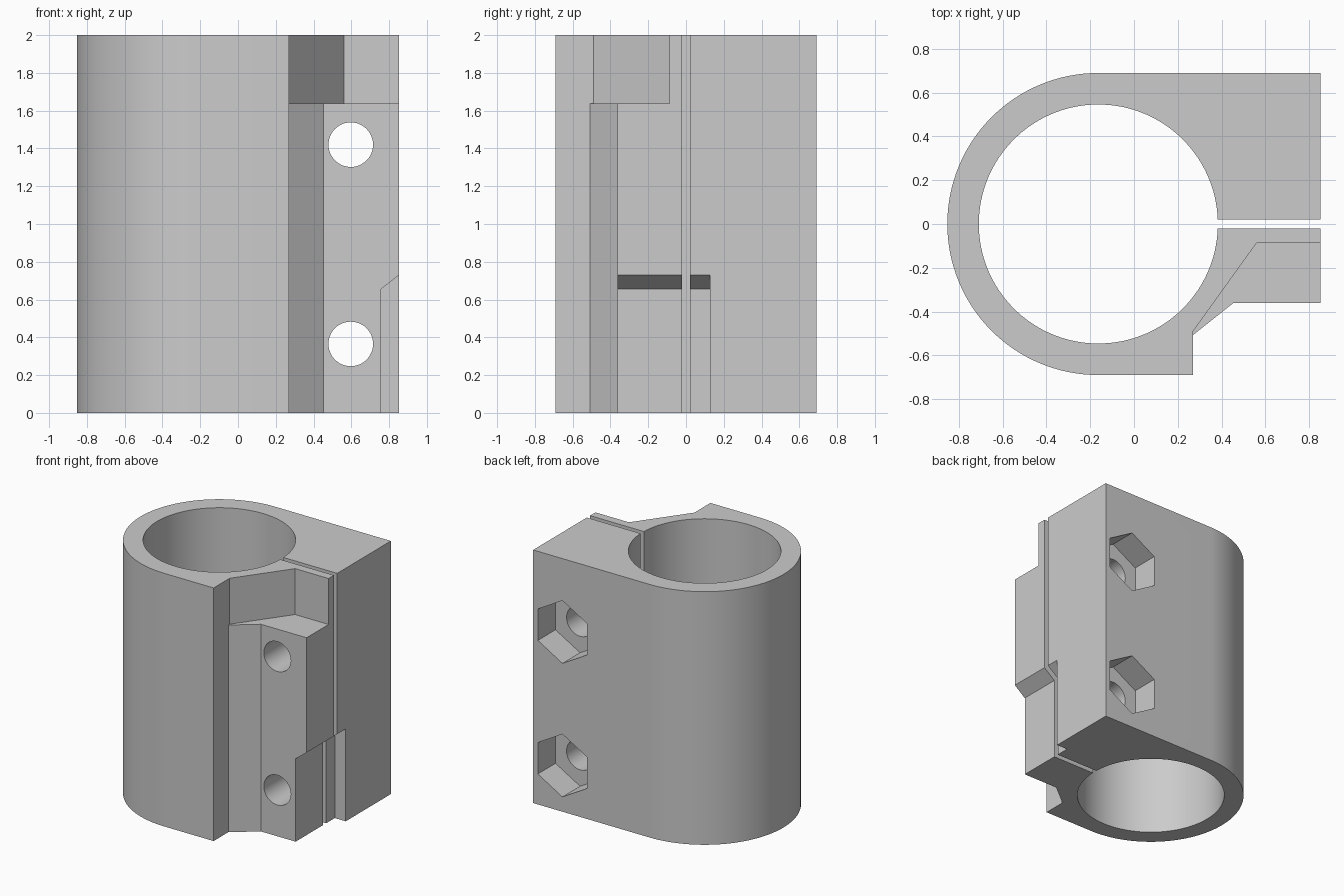
import bpy, bmesh, math
from mathutils import Matrix, Vector

if "Cube" in bpy.data.objects:
    bpy.data.objects.remove(bpy.data.objects["Cube"], do_unlink=True)

HEIGHT, SIDE, CENTRE = 2.0, 0.853, -0.163
OUTER, BORE, GAP = 0.69, 0.546, 0.02

grey = bpy.data.materials.new("plain grey")
grey.use_nodes = True
colour = (0.6, 0.6, 0.6, 1)
grey.diffuse_color = colour
grey.node_tree.nodes["Principled BSDF"].inputs["Base Color"].default_value = colour


def prism(name, points, low, high, along="z"):
    """Extrude a closed outline: (x, y) along z, or (x, z) along y."""
    place = (lambda p, h: (p[0], p[1], h)) if along == "z" else (lambda p, h: (p[0], h, p[1]))
    bm = bmesh.new()
    face = bm.faces.new([bm.verts.new(place(p, low)) for p in points])
    new = bmesh.ops.extrude_face_region(bm, geom=[face])["geom"]
    shift = Vector(place((0, 0), high - low))
    bmesh.ops.translate(bm, vec=shift, verts=[v for v in new if isinstance(v, bmesh.types.BMVert)])
    bmesh.ops.recalc_face_normals(bm, faces=bm.faces)
    mesh = bpy.data.meshes.new(name)
    bm.to_mesh(mesh)
    bm.free()
    mesh.materials.append(grey)
    obj = bpy.data.objects.new(name, mesh)
    bpy.context.collection.objects.link(obj)
    return obj


def arc(x, y, radius, start, end, steps):
    angles = [start + (end - start) * i / steps for i in range(steps + 1)]
    return [(x + radius * math.cos(a), y + radius * math.sin(a)) for a in angles]


# Split clamp body: round back, flat jaws, bore and clamping gap
slit = math.asin(GAP / BORE)
outline = [(SIDE, GAP), (SIDE, OUTER)]
outline += arc(CENTRE, 0, OUTER, math.pi / 2, math.pi * 1.5, 64)
outline += [(0.27, -OUTER), (0.27, -0.507), (0.453, -0.362), (SIDE, -0.362), (SIDE, -GAP)]
outline += arc(CENTRE, 0, BORE, -slit, slit - 2 * math.pi, 128)
body = prism("clamp_body", outline, 0, HEIGHT)

# Recess at the top of the front jaw
cutters = [prism("top_recess_cutter",
                 [(0.27, -0.49), (0.56, -0.087), (1, -0.087), (1, -0.6), (0.27, -0.6)], 1.637, 2.2)]

# Lower side recess with a sloped roof
cutters.append(prism("side_recess_cutter",
                     [(0.757, -0.2), (0.757, 0.655), (SIDE, 0.73), (1, 0.845), (1, -0.2)],
                     -0.5, 0.127, "y"))

# Bolt holes with hexagonal nut pockets in the back
for z in (0.365, 1.42):
    cutters.append(prism("bolt_hole_cutter", arc(0.597, z, 0.118, 0, math.tau, 48)[:-1], -1, 0.6, "y"))
    cutters.append(prism("nut_pocket_cutter",
                         arc(0.597, z, 0.248, math.pi / 2, math.pi * 2.5, 6)[:-1],
                         OUTER - 0.22, 1, "y"))

for cutter in cutters:
    cut = body.modifiers.new(cutter.name, "BOOLEAN")
    cut.operation, cut.solver, cut.object = "DIFFERENCE", "EXACT", cutter

# Bake the cuts and drop the helpers
bpy.context.view_layer.update()
baked = bpy.data.meshes.new_from_object(body.evaluated_get(bpy.context.evaluated_depsgraph_get()))
body.modifiers.clear()
body.data = baked
for cutter in cutters:
    bpy.data.objects.remove(cutter, do_unlink=True)

bpy.ops.object.select_all(action="DESELECT")
body.select_set(True)
bpy.context.view_layer.objects.active = body
bpy.ops.object.shade_smooth_by_angle(angle=math.radians(25))
